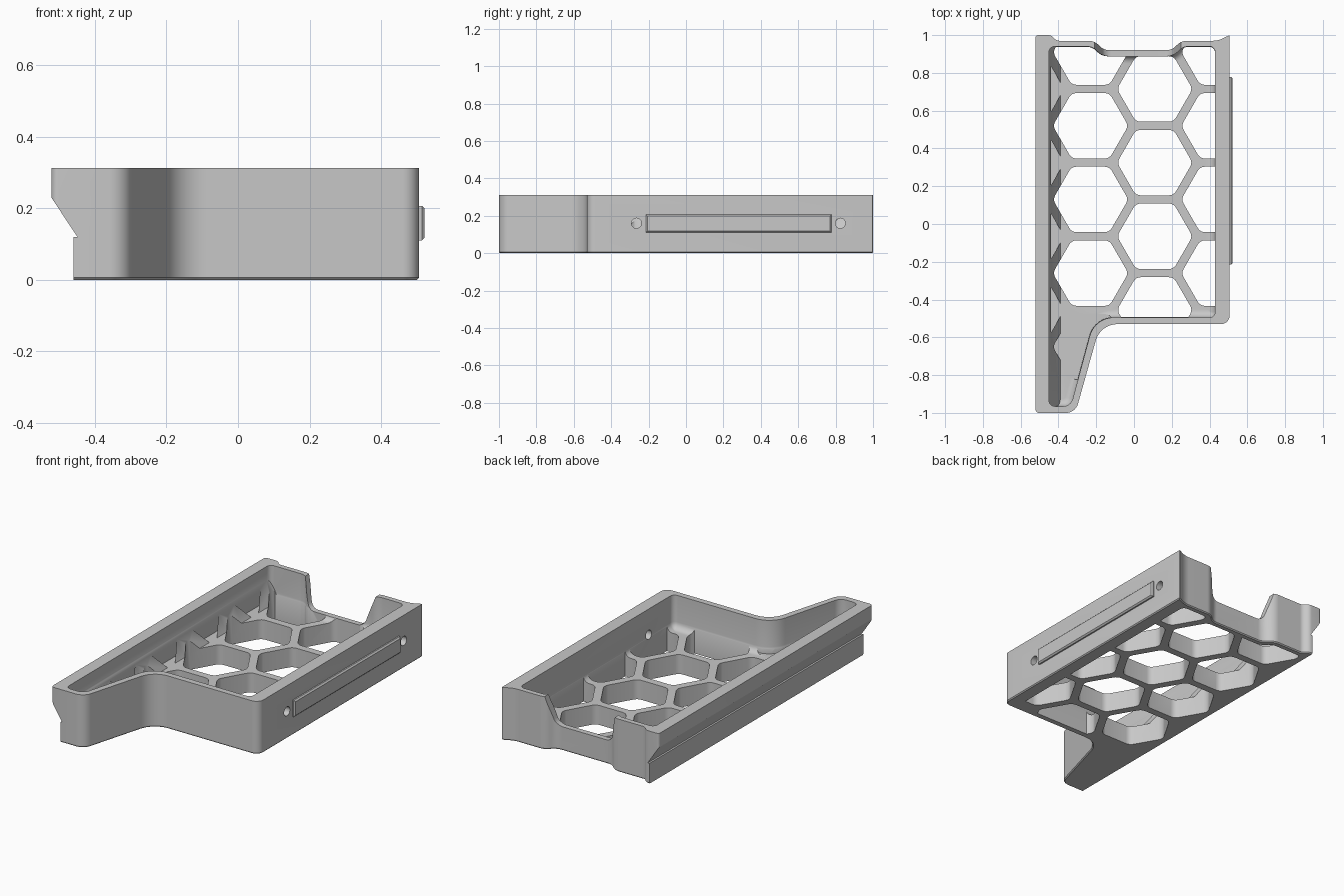
import bpy, bmesh, math
from mathutils import Vector

if bpy.data.objects.get("Cube"):
    bpy.data.objects.remove(bpy.data.objects["Cube"])

grey = bpy.data.materials.new("plain_grey")
grey.use_nodes = True
grey.diffuse_color = (0.58, 0.58, 0.58, 1)
grey.node_tree.nodes["Principled BSDF"].inputs["Base Color"].default_value = grey.diffuse_color


def rounded(corners, inset=0.0, steps=8):
    """Counter-clockwise outline from (x, y, rounding) corners, moved inward by inset."""
    points = []
    count = len(corners)
    for i, (x, y, t) in enumerate(corners):
        here = Vector((x, y))
        back = (Vector(corners[i - 1][:2]) - here).normalized()
        ahead = (Vector(corners[(i + 1) % count][:2]) - here).normalized()
        n1 = Vector((back.y, -back.x))
        n2 = Vector((-ahead.y, ahead.x))
        here += (n1 + n2) * inset / (1 + n1.dot(n2))
        if t == 0:
            points.append(here)
            continue
        # The rounding shrinks at outward corners and grows at inward ones
        turn = math.atan2(n1.x * n2.y - n1.y * n2.x, n1.dot(n2))
        t = max(t - inset * math.tan(turn / 2), 0.003)
        a, b = here + back * t, here + ahead * t
        weight = math.sqrt(max(0.0, (1 - back.dot(ahead)) / 2))
        for k in range(steps + 1):
            s = k / steps
            p, q, r = (1 - s) ** 2, 2 * s * (1 - s) * weight, s * s
            points.append((a * p + here * q + b * r) / (p + q + r))
    return points


def add_loft(bm, rings):
    """Closed solid through rings of equal length."""
    loops = [[bm.verts.new(p) for p in ring] for ring in rings]
    n = len(loops[0])
    for low, high in zip(loops, loops[1:]):
        for i in range(n):
            j = (i + 1) % n
            bm.faces.new((low[i], low[j], high[j], high[i]))
    bm.faces.new(loops[0][::-1])
    bm.faces.new(loops[-1])


def solid(name, *lofts):
    bm = bmesh.new()
    for rings in lofts:
        add_loft(bm, rings)
    bmesh.ops.recalc_face_normals(bm, faces=bm.faces)
    mesh = bpy.data.meshes.new(name)
    bm.to_mesh(mesh)
    bm.free()
    mesh.materials.append(grey)
    obj = bpy.data.objects.new(name, mesh)
    bpy.context.collection.objects.link(obj)
    return obj


def at_z(outline, z):
    return [(p[0], p[1], z) for p in outline]


def upright(outline, z0, z1):
    return [at_z(outline, z0), at_z(outline, z1)]


def along_y(outline, y0, y1):
    return [[(p[0], y, p[1]) for p in outline] for y in (y0, y1)]


def along_x(outline, x0, x1):
    return [[(x, p[0], p[1]) for p in outline] for x in (x0, x1)]


def combine(target, cutter, operation="DIFFERENCE"):
    """Apply a boolean and discard the helper."""
    cutter.hide_render = True
    mod = target.modifiers.new("cut", "BOOLEAN")
    mod.operation, mod.solver, mod.object = operation, "EXACT", cutter
    graph = bpy.context.evaluated_depsgraph_get()
    mesh = bpy.data.meshes.new_from_object(target.evaluated_get(graph))
    target.modifiers.clear()
    target.data = mesh
    bpy.data.objects.remove(cutter)


HEIGHT, FLOOR = 0.312, 0.115

# Outer body with a small bottom chamfer
outer = [(-0.522, -1, 0.02), (-0.31, -1, 0.05), (-0.178, -0.53, 0.09), (0.506, -0.53, 0.045),
         (0.506, 1, 0.004), (0.445, 0.97, 0.03), (0.25, 0.97, 0.03), (0.2, 0.92, 0.03),
         (-0.16, 0.92, 0.03), (-0.21, 0.97, 0.03), (-0.41, 0.97, 0.015), (-0.44, 1, 0.015),
         (-0.522, 1, 0.015)]
tray = solid("tray", [at_z(rounded(outer, 0.006), 0), at_z(rounded(outer), 0.006),
                      at_z(rounded(outer), HEIGHT)])

# Undercut below the overhanging side rim
undercut = [(-0.7, -0.1), (-0.46, -0.1), (-0.46, 0.12), (-0.449, 0.12), (-0.522, 0.23), (-0.7, 0.23)]
combine(tray, solid("undercut", along_y(undercut, -1.2, 1.2)))

# Cavity with a coved floor, leaving a sloping side
inner = [(-0.45, -0.965, 0.03), (-0.335, -0.965, 0.04), (-0.208, -0.495, 0.1), (0.43, -0.495, 0.03),
         (0.43, 0.94, 0.03), (0.26, 0.94, 0.03), (0.21, 0.89, 0.03), (-0.17, 0.89, 0.03),
         (-0.22, 0.94, 0.03), (-0.45, 0.94, 0.03)]
COVE = 0.04
rings = []
for k in range(7):
    a = math.pi / 2 * k / 6
    rings.append(at_z(rounded(inner, COVE * (1 - math.sin(a))), FLOOR + COVE * (1 - math.cos(a))))
rings.append(at_z(rounded(inner), 0.5))
cavity = solid("cavity", rings)
slope = [(-0.6, 0.05), (-0.356, 0.05), (-0.6, 0.5175)]
combine(cavity, solid("slope", along_y(slope, -1.2, 1.2)))
combine(tray, cavity)


# Honeycomb: open cells, plus blind cells that only trim the coves
def cell(x, y, z0):
    ring = [(x + 0.2 * math.cos(i * math.pi / 3), y + 0.2 * math.sin(i * math.pi / 3), 0.025)
            for i in range(6)]
    return upright(rounded(ring, steps=4), z0, 0.26)


PITCH = 0.39
odd = [0.91 - PITCH * i for i in range(4)]
even = [0.715 - PITCH * i for i in range(4)]
open_cells = [cell(x, y, -0.1) for x, ys in ((-0.23, odd), (0.11, even), (0.45, odd)) for y in ys]
blind_cells = [cell(-0.57, y, FLOOR) for y in even] + [cell(-0.23, -0.65, FLOOR)]
for name, cells in (("open_cells", open_cells), ("blind_cells", blind_cells)):
    cutter = solid(name, *cells)
    limit = [(max(x, -0.442), y, t) for x, y, t in inner]
    combine(cutter, solid("limit", upright(rounded(limit, 0.002), -0.2, 0.4)), "INTERSECT")
    combine(tray, cutter)

# Low notch in the back wall
notch = [(-0.235, 0.4, 0), (-0.16, 0.14, 0.04), (0.2, 0.14, 0.04), (0.275, 0.4, 0)]
combine(tray, solid("notch", along_y(rounded(notch), 0.84, 1.1)))

# Screw holes through the side wall
holes = []
for y in (-0.265, 0.825):
    circle = [(y + 0.027 * math.cos(i * math.pi / 12), 0.16 + 0.027 * math.sin(i * math.pi / 12))
              for i in range(24)]
    holes.append(along_x(circle, 0.4, 0.6))
combine(tray, solid("screw_holes", *holes))

# Raised side rail with a chamfered edge
rail_edge = [(-0.215, 0.11, 0), (0.778, 0.11, 0), (0.778, 0.207, 0), (-0.215, 0.207, 0)]
rail = solid("side_rail", [[(x, p[0], p[1]) for p in rounded(rail_edge, d)]
                           for x, d in ((0.49, 0), (0.514, 0), (0.522, 0.008))])

bpy.ops.object.select_all(action="DESELECT")
tray.select_set(True)
bpy.context.view_layer.objects.active = tray
bpy.ops.object.shade_smooth_by_angle(angle=math.radians(30))
